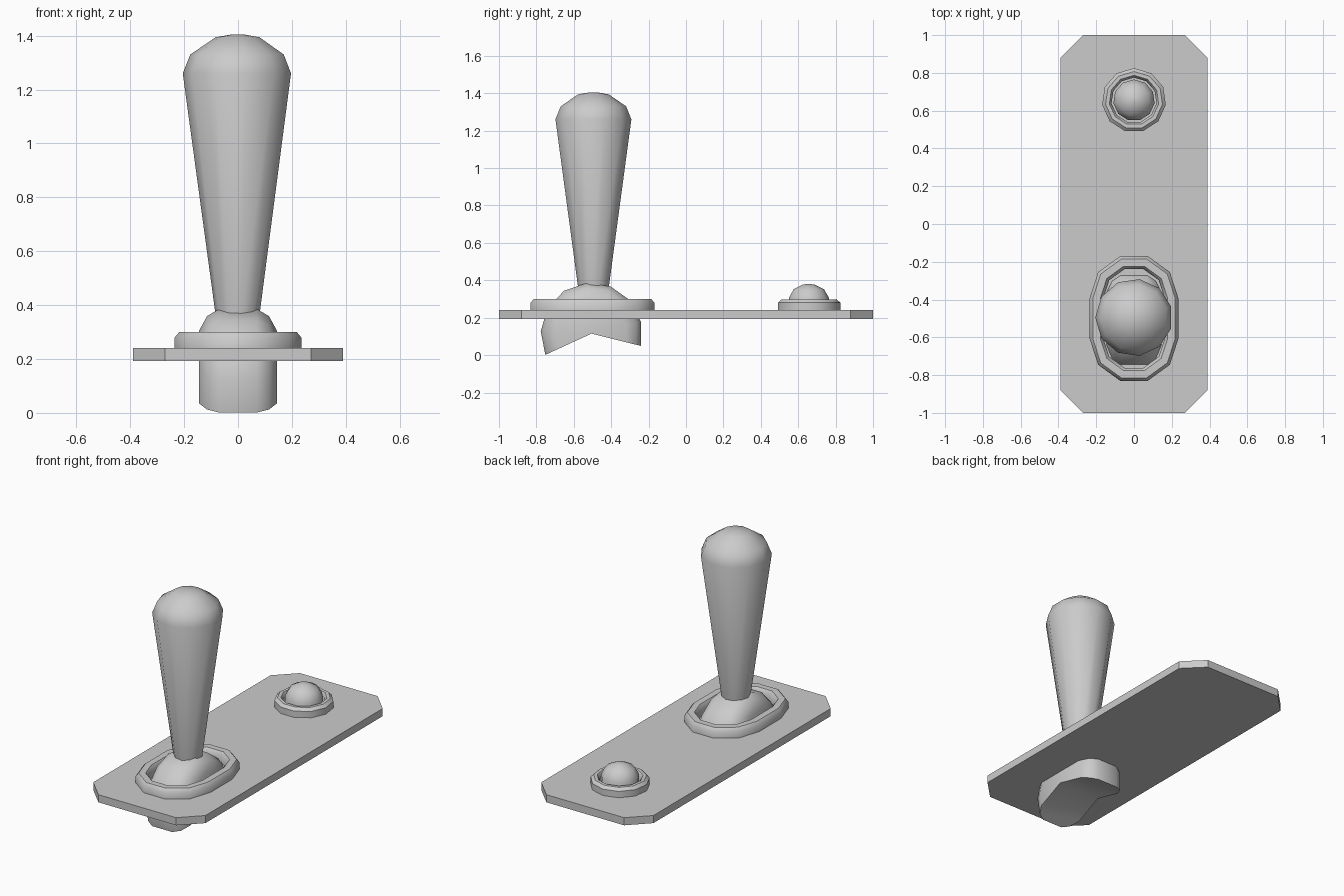
import bpy, bmesh
from math import sin, cos, pi, radians

if "Cube" in bpy.data.objects:
    bpy.data.objects.remove(bpy.data.objects["Cube"])


def loft(name, rings, cap=True, loop=False, angle=40):
    """Skin a series of equal-length point rings; cap the ends or join last to first."""
    bm = bmesh.new()
    rows = [[bm.verts.new(p) for p in r] for r in rings]
    pairs = list(zip(rows, rows[1:])) + ([(rows[-1], rows[0])] if loop else [])
    for a, b in pairs:
        for i in range(len(a)):
            j = (i + 1) % len(a)
            bm.faces.new((a[i], a[j], b[j], b[i]))
    if cap and not loop:
        bm.faces.new(rows[0][::-1])
        bm.faces.new(rows[-1])
    bmesh.ops.recalc_face_normals(bm, faces=bm.faces)
    mesh = bpy.data.meshes.new(name)
    bm.to_mesh(mesh)
    bm.free()
    ob = bpy.data.objects.new(name, mesh)
    bpy.context.collection.objects.link(ob)
    bpy.ops.object.select_all(action='DESELECT')
    bpy.context.view_layer.objects.active = ob
    ob.select_set(True)
    bpy.ops.object.shade_smooth_by_angle(angle=radians(angle))
    return ob


def circle(r, z, y, n=11, start=pi / 2):
    return [(r * cos(start + 2 * pi * i / n), y + r * sin(start + 2 * pi * i / n), z)
            for i in range(n)]


def stadium(r, z, y, half=0.107, seg=5):
    pts = []
    for side in (0, 1):
        for i in range(seg + 1):
            a = pi * side + pi * i / seg
            pts.append((r * cos(a), y + (half if side == 0 else -half) + r * sin(a), z))
    return pts


# Base plate with clipped corners
outline = [(.27, -1), (.39, -.88), (.39, .88), (.27, 1),
           (-.27, 1), (-.39, .88), (-.39, -.88), (-.27, -1)]
loft("base_plate", [[(x, y, z) for x, y in outline] for z in (.192, .24)], angle=30)

# Oval collar around the lever slot
collar = [(.235, .235), (.235, .28), (.218, .30), (.178, .30), (.162, .28), (.162, .235)]
loft("lever_collar", [stadium(r, z, -.5) for r, z in collar], loop=True)

# Rocker: rounded section swept about the x axis through a partial turn
section = [(-.145, 0), (-.145, .19), (-.115, .245), (-.07, .272),
           (.07, .272), (.115, .245), (.145, .19), (.145, 0)]
steps = 8
sweep = [radians(-14 + 218.7 * i / steps) for i in range(steps + 1)]
rocker = loft("lever_rocker", [[(x, -.505 + r * cos(a), .115 + r * sin(a))
                                for x, r in section] for a in sweep])
bm = bmesh.new()
bm.from_mesh(rocker.data)
bmesh.ops.remove_doubles(bm, verts=bm.verts, dist=1e-5)
bm.to_mesh(rocker.data)
bm.free()

# Tapered lever with domed tip
lever = [(.08, .34), (.205, 1.26), (.177, 1.33), (.083, 1.394), (.02, 1.405)]
loft("lever_handle", [circle(r, z, -.495, start=pi) for r, z in lever])

# Indicator collar and lamp
lamp_collar = [(.17, .235), (.17, .28), (.152, .297), (.132, .297), (.12, .28), (.12, .235)]
loft("lamp_collar", [circle(r, z, .655) for r, z in lamp_collar], loop=True)
lamp = [(.11, .235), (.11, .305), (.083, .352), (.035, .376), (.006, .381)]
loft("lamp_dome", [circle(r, z, .655) for r, z in lamp])
